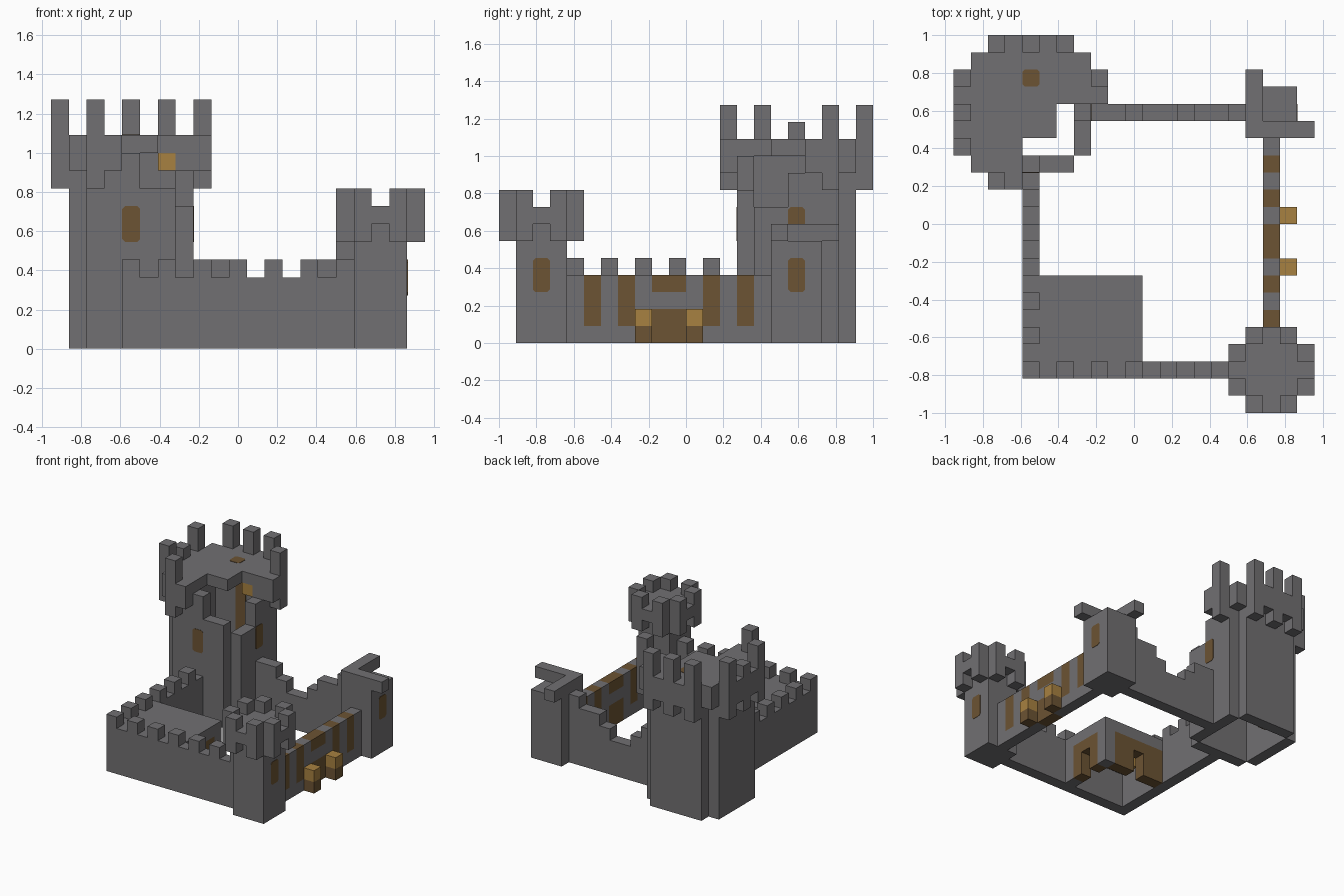
import bpy
import bmesh
from mathutils import Vector

cube = bpy.data.objects.get("Cube")
if cube:
    bpy.data.objects.remove(cube)

U = 2 / 22                              # edge of one building block
ORIGIN = Vector((-10.5 * U, -1, 0))     # corner of block (0, 0, 0)


def material(name, rgb):
    m = bpy.data.materials.new(name)
    m.use_nodes = True
    m.diffuse_color = (*rgb, 1)
    m.node_tree.nodes["Principled BSDF"].inputs["Base Color"].default_value = (*rgb, 1)
    return m


STONE = material("grey stone", (0.165, 0.16, 0.168))
WOOD = material("brown wood", (0.15, 0.087, 0.033))
GOLD = material("lantern gold", (0.39, 0.22, 0.052))


def finish(bm, name, mat):
    mesh = bpy.data.meshes.new(name)
    bm.to_mesh(mesh)
    bm.free()
    mesh.materials.append(mat)
    obj = bpy.data.objects.new(name, mesh)
    bpy.context.collection.objects.link(obj)
    return obj


def cells(i0, i1, j0, j1, k0, k1):
    """All blocks in an inclusive range."""
    return {(i, j, k) for i in range(i0, i1 + 1)
            for j in range(j0, j1 + 1) for k in range(k0, k1 + 1)}


def blocks(name, solid, mat=STONE):
    """One shell around a set of blocks, outer faces only."""
    bm = bmesh.new()
    for c in solid:
        for axis in range(3):
            for side in (0, 1):
                near = list(c)
                near[axis] += 2 * side - 1
                if tuple(near) in solid:
                    continue
                a, b = (axis + 1) % 3, (axis + 2) % 3
                loop = []
                for da, db in ((0, 0), (1, 0), (1, 1), (0, 1)):
                    p = Vector(c)
                    p[axis] += side
                    p[a] += da
                    p[b] += db
                    loop.append(bm.verts.new(ORIGIN + p * U))
                bm.faces.new(loop if side else loop[::-1])
    bmesh.ops.remove_doubles(bm, verts=bm.verts, dist=U / 100)
    bmesh.ops.dissolve_limit(bm, angle_limit=0.01, verts=bm.verts, edges=bm.edges)
    return finish(bm, name, mat)


def plate(name, axis, centre, size, mat=WOOD):
    """Thin panel with clipped corners, facing along one axis."""
    a, b = [n for n in range(3) if n != axis]
    w, h = size[0] / 2, size[1] / 2
    c = 0.15
    bm = bmesh.new()
    verts = []
    for s, t in ((-w + c, -h), (w - c, -h), (w, -h + c), (w, h - c),
                 (w - c, h), (-w + c, h), (-w, h - c), (-w, -h + c)):
        p = Vector(centre)
        p[a] += s
        p[b] += t
        p[axis] -= 0.03
        verts.append(bm.verts.new(ORIGIN + p * U))
    face = bm.faces.new(verts)
    out = bmesh.ops.extrude_face_region(bm, geom=[face])
    move = Vector()
    move[axis] = 0.06 * U
    bmesh.ops.translate(bm, vec=move, verts=[v for v in out["geom"]
                                             if isinstance(v, bmesh.types.BMVert)])
    bmesh.ops.recalc_face_normals(bm, faces=bm.faces)
    return finish(bm, name, mat)


def octagon(ci, cj, r):
    """Block columns of a square with stepped corners."""
    cut = 2 * r - (2 if r > 3 else 1)
    return {(ci + a, cj + b) for a in range(-r, r + 1)
            for b in range(-r, r + 1) if abs(a) + abs(b) <= cut}


# Front right corner tower with overhanging battlements
tower = cells(17, 19, 1, 3, 0, 7)
for s in (-2, 2):
    for t in (-1, 0, 1):
        low, high = (7, 7) if t == 0 else (6, 8)
        tower |= cells(18 + s, 18 + s, 2 + t, 2 + t, low, high)
        tower |= cells(18 + t, 18 + t, 2 + s, 2 + s, low, high)
blocks("front_corner_tower", tower)
plate("front_corner_window", 0, (20, 2.5, 4), (1, 2))

# Back right corner tower with a ruined parapet
blocks("back_corner_tower", cells(17, 19, 16, 18, 0, 5)
       | cells(17, 17, 16, 19, 6, 6) | cells(17, 20, 16, 16, 6, 6))
plate("back_corner_window", 0, (20, 17.5, 4), (1, 2))

# Front and left walls with merlons on every other block
front = cells(4, 16, 2, 2, 0, 3)
for i in range(4, 17, 2):
    front.add((i, 2, 4))
left = cells(4, 4, 3, 13, 0, 3)
for j in range(4, 13, 2):
    left.add((4, j, 4))
blocks("front_and_left_walls", front | left)

# Back wall, broken down in the middle
back = set()
for n, height in enumerate((5, 5, 4, 3, 3, 4, 5, 5, 6)):
    back |= cells(8 + n, 8 + n, 17, 17, 0, height - 1)
blocks("back_wall", back)

# Gate wall with timber posts, lintel and gate
timber = cells(18, 18, 9, 10, 0, 1) | cells(18, 18, 9, 10, 3, 3)
for j in (5, 7, 12, 14):
    timber |= cells(18, 18, j, j, 1, 3)
blocks("gate_wall", cells(18, 18, 4, 15, 0, 3) - timber)
blocks("gate_timber", timber, WOOD)
for j in (8, 11):
    blocks("gate_lantern_post", {(19, j, 0)}, WOOD)
    blocks("gate_lantern", {(19, j, 1)}, GOLD)

# Hollow house in the front left corner
door_gaps = cells(7, 7, 7, 7, 0, 1) | cells(10, 10, 5, 5, 0, 1)
house_wood = (cells(5, 9, 7, 7, 0, 2) | cells(10, 10, 4, 6, 0, 2)) - door_gaps
house = (cells(5, 10, 3, 7, 3, 3) | cells(5, 10, 7, 7, 0, 2)
         | cells(10, 10, 3, 7, 0, 2)) - house_wood - door_gaps
blocks("house", house)
blocks("house_timber", house_wood, WOOD)
blocks("house_lantern", {(6, 5, 2)}, GOLD)


# Great tower: hollow shaft, roof platform, ruined inner corner
def ruined(i, j):
    return (i >= 4 and j <= 15) or (i >= 6 and j <= 17)


body = octagon(4, 17, 3)
inside = {(i, j) for i, j in body if 2 <= i <= 6 and 15 <= j <= 19}
top = octagon(4, 17, 4)
keep = set()
broken = {(4, 14): 11, (5, 14): 9, (6, 14): 9, (7, 15): 8, (7, 16): 8, (7, 17): 10}
for i, j in body - inside:
    keep |= cells(i, i, j, j, 0, broken.get((i, j), 11) - 1)
for i, j in top:
    if ruined(i, j):
        continue
    keep.add((i, j, 11))
    if (i, j) not in body:
        merlon = i % 2 == 0 and j % 2 == 1
        peak = 12 if j == 17 else 13
        keep |= cells(i, i, j, j, 9, peak) if merlon else cells(i, i, j, j, 10, 11)
blocks("great_tower", keep)
plate("great_tower_front_window", 1, (4.5, 14, 7), (1, 2))
plate("great_tower_side_window", 0, (8, 17.5, 7), (1, 2))
plate("trapdoor", 2, (4.5, 19.5, 12), (1, 1))
plate("ladder", 1, (4.5, 19.95, 5.5), (1, 11))
blocks("great_tower_upper_lantern", {(6, 18, 10)}, GOLD)
blocks("great_tower_lower_lantern", {(3, 18, 3)}, GOLD)
